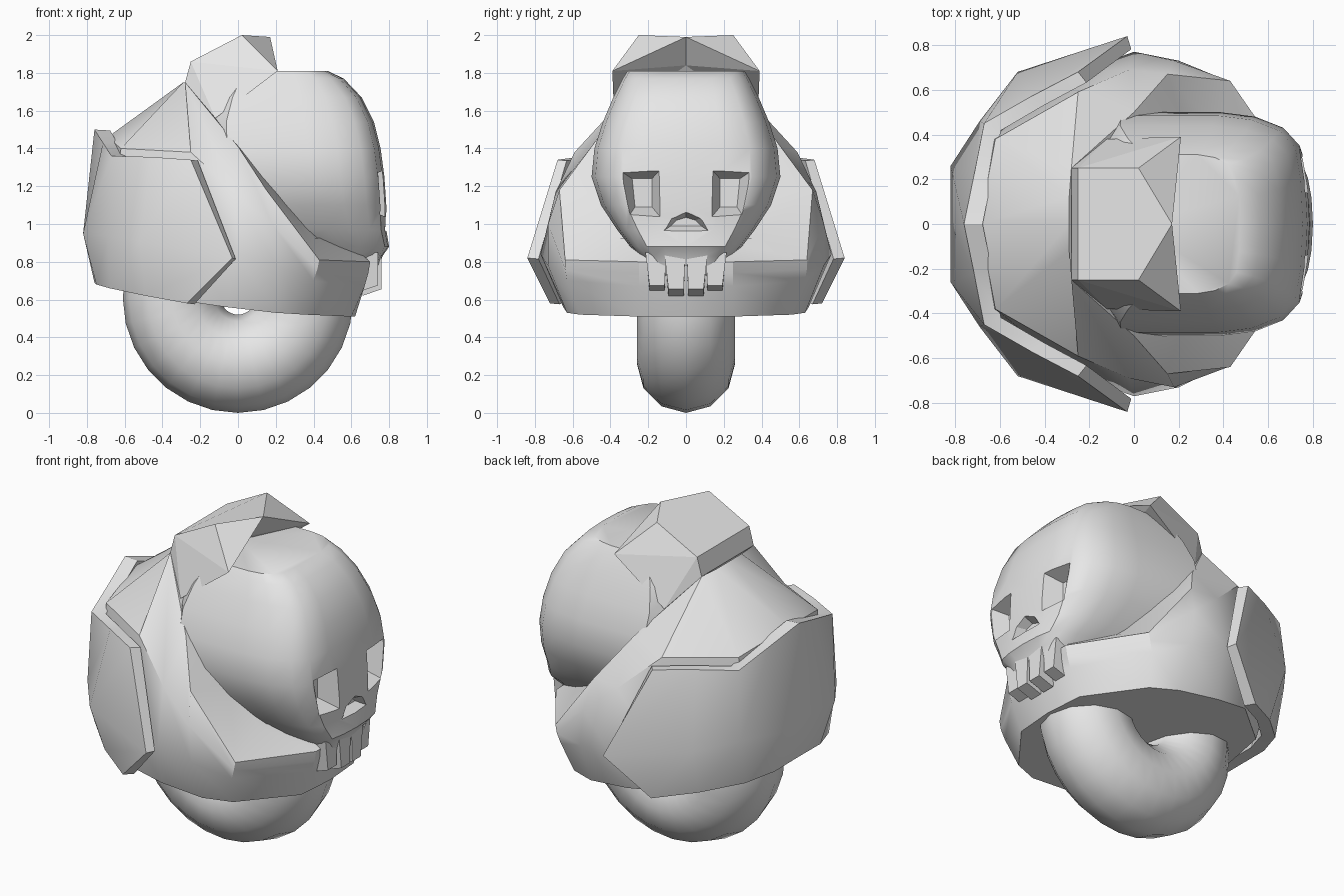
import bpy, bmesh, math
from mathutils import Vector

if "Cube" in bpy.data.objects:
    bpy.data.objects.remove(bpy.data.objects["Cube"])

grey = bpy.data.materials.new("plain_grey")
grey.diffuse_color = (0.8, 0.8, 0.8, 1)
grey.use_nodes = True
grey.node_tree.nodes["Principled BSDF"].inputs["Base Color"].default_value = grey.diffuse_color


def make(name, verts, faces, angle=None):
    """Mesh object with outward normals; angle gives the smooth shading limit."""
    me = bpy.data.meshes.new(name)
    me.from_pydata([tuple(v) for v in verts], [], faces)
    bm = bmesh.new()
    bm.from_mesh(me)
    bmesh.ops.recalc_face_normals(bm, faces=bm.faces)
    bm.to_mesh(me)
    bm.free()
    me.materials.append(grey)
    if angle:
        me.shade_smooth()
        me.set_sharp_from_angle(angle=math.radians(angle))
    ob = bpy.data.objects.new(name, me)
    bpy.context.collection.objects.link(ob)
    return ob


def mirrored(half):
    """Closed ring from a half ring that starts and ends on y = 0."""
    return half + [(x, -y, z) for x, y, z in half[-2:0:-1]]


def bridge(rings):
    n = len(rings[0])
    verts = [p for r in rings for p in r]
    faces = [(i * n + j, i * n + (j + 1) % n, (i + 1) * n + (j + 1) % n, (i + 1) * n + j)
             for i in range(len(rings) - 1) for j in range(n)]
    return verts, faces


def loft(name, rings, angle=None):
    verts, faces = bridge(rings)
    n = len(rings[0])
    faces += [tuple(range(n)), tuple(range(len(verts) - n, len(verts)))]
    return make(name, verts, faces, angle)


# Wheel: fat ring on the y axis
R, r, seg = 0.35, 0.26, 28
rings = []
for i in range(seg + 1):
    a = 2 * math.pi * i / seg
    ring = []
    for j in range(12):
        b = math.pi * j / 6
        d = R + r * math.cos(b)
        ring.append((d * math.cos(a), r * math.sin(b), 0.61 + d * math.sin(a)))
    rings.append(ring)
verts, faces = bridge(rings[:-1])
k = (seg - 1) * 12
faces += [(k + j, k + (j + 1) % 12, (j + 1) % 12, j) for j in range(12)]
make("wheel", verts, faces, 31)

# Body: rows from the slanted collar down to the underside
rows = [
    [(.70, 0, .80), (.70, .25, .80), (.43, .64, .81), (.15, .67, 1.18), (0, .5, 1.41),
     (-.28, .25, 1.75), (-.29, .12, 1.75), (-.29, 0, 1.75)],
    [(.69, 0, .74), (.69, .25, .74), (.42, .64, .76), (.18, .73, 1.0), (-.02, .69, 1.17),
     (-.25, .59, 1.38), (-.62, .38, 1.40), (-.69, 0, 1.46)],
    [(.67, 0, .67), (.67, .25, .67), (.40, .63, .70), (.20, .73, .78), (0, .77, .84),
     (-.25, .68, .88), (-.66, .38, .95), (-.76, 0, .95)],
    [(.62, 0, .51), (.60, .25, .51), (.36, .56, .52), (.2, .63, .53), (-.06, .65, .56),
     (-.27, .63, .59), (-.60, .33, .65), (-.68, 0, .67)],
]
hub = Vector((.35, 0, 1.1))
inner = [tuple(Vector(p).lerp(hub, 0.4)) for p in rows[0]]
loft("body", [mirrored(q) for q in [inner] + rows], 33)

# Back shell: thick plate swept around the back
half = [
    [(-.76, 0, 1.50), (-.82, 0, .95), (-.76, 0, .69)],
    [(-.715, .22, 1.43), (-.82, .26, .95), (-.75, .22, .68)],
    [(-.67, .45, 1.36), (-.69, .46, .94), (-.68, .40, .66)],
    [(-.46, .57, 1.355), (-.52, .68, .91), (-.49, .58, .62)],
    [(-.25, .68, 1.34), (-.03, .84, .82), (-.27, .72, .58)],
]
cols = [[(x, -y, z) for x, y, z in c] for c in half[:0:-1]] + half
loops = [c + [(x * .91 + .015, y * .93, z - .005) for x, y, z in c[::-1]] for c in cols]
verts, faces = bridge(loops)
for s in (0, len(verts) - 6):
    faces += [(s, s + 1, s + 4, s + 5), (s + 1, s + 2, s + 3, s + 4)]
make("back_shell", verts, faces, 30)

# Head: level rings given as height, back, front, half width
levels = [
    (1.81, .00, .475, .31), (1.77, -.08, .56, .335), (1.67, -.15, .655, .385),
    (1.54, -.2, .72, .44), (1.40, -.2, .755, .485), (1.25, -.2, .775, .50),
    (1.10, -.15, .785, .45), (.97, 0, .785, .365), (.88, .15, .80, .295),
    (.83, .25, .765, .24), (.78, .35, .75, .20),
]
outline = [(0, 0), (0, .6), (.15, 1), (.6, 1), (.76, .96), (.89, .86),
           (.965, .7), (.99, .4), (1, 0)]
head = loft("head", [mirrored([(b + t * (f - b), s * w, z) for t, s in outline])
                     for z, b, f, w in levels], 35)


def carve(front, back, x0, x1):
    """Cut a tapered socket into the head; outlines are (y, z) lists."""
    cutter = loft("socket_cutter", [[(x1, y, z) for y, z in front],
                                    [(x0, y, z) for y, z in back]])
    cutter.hide_render = True
    mod = head.modifiers.new("socket", 'BOOLEAN')
    mod.operation = 'DIFFERENCE'
    mod.solver = 'EXACT'
    mod.object = cutter
    bpy.context.view_layer.objects.active = head
    bpy.ops.object.modifier_apply(modifier=mod.name)
    bpy.data.objects.remove(cutter)


# Eye sockets and nose hollow
for s in (1, -1):
    carve([(s * .13, 1.295), (s * .37, 1.295), (s * .31, 1.03), (s * .13, 1.03)],
          [(s * .18, 1.24), (s * .285, 1.24), (s * .27, 1.09), (s * .18, 1.09)], .66, .80)
carve([(-.14, .95), (-.09, 1.035), (0, 1.075), (.09, 1.035), (.14, .95)],
      [(-.08, .99), (-.05, 1.02), (0, 1.035), (.05, 1.02), (.08, .99)], .73, .81)

# Teeth: four tapered blocks
for s in (1, -1):
    for y0, y1, x, low in ((.004, .115, .76, .625), (.105, .215, .74, .645)):
        top = [(x - .13, s * y0, .85), (x - .13, s * y1, .85),
               (x, s * y1, .85), (x, s * y0, .85)]
        a, b = y0 + .008, y1 - .022
        bottom = [(x - .10, s * a, low - .005), (x - .10, s * b, low - .005),
                  (x, s * b, low + .03), (x, s * a, low + .03)]
        loft("tooth", [top, bottom])

# Crest: peaked block over the forehead
pts = [(-.28, .25, 1.75), (-.25, .25, 1.86), (.02, .25, 2.0), (.21, .39, 1.81), (-.12, .38, 1.56)]
verts = pts + [(x, -y, z) for x, y, z in pts] + [(.17, 0, 1.99), (.06, 0, 1.84)]
faces = [(1, 2, 10, 7, 6), (0, 1, 6, 5), (0, 5, 9, 4), (4, 9, 11)]
for o in (0, 5):
    faces += [(o + 1, o + 2, o + 3), (o + 1, o + 3, o + 4), (o, o + 1, o + 4),
              (o + 2, o + 3, 10), (10, o + 3, 11), (o + 3, o + 4, 11)]
make("crest", verts, faces)
